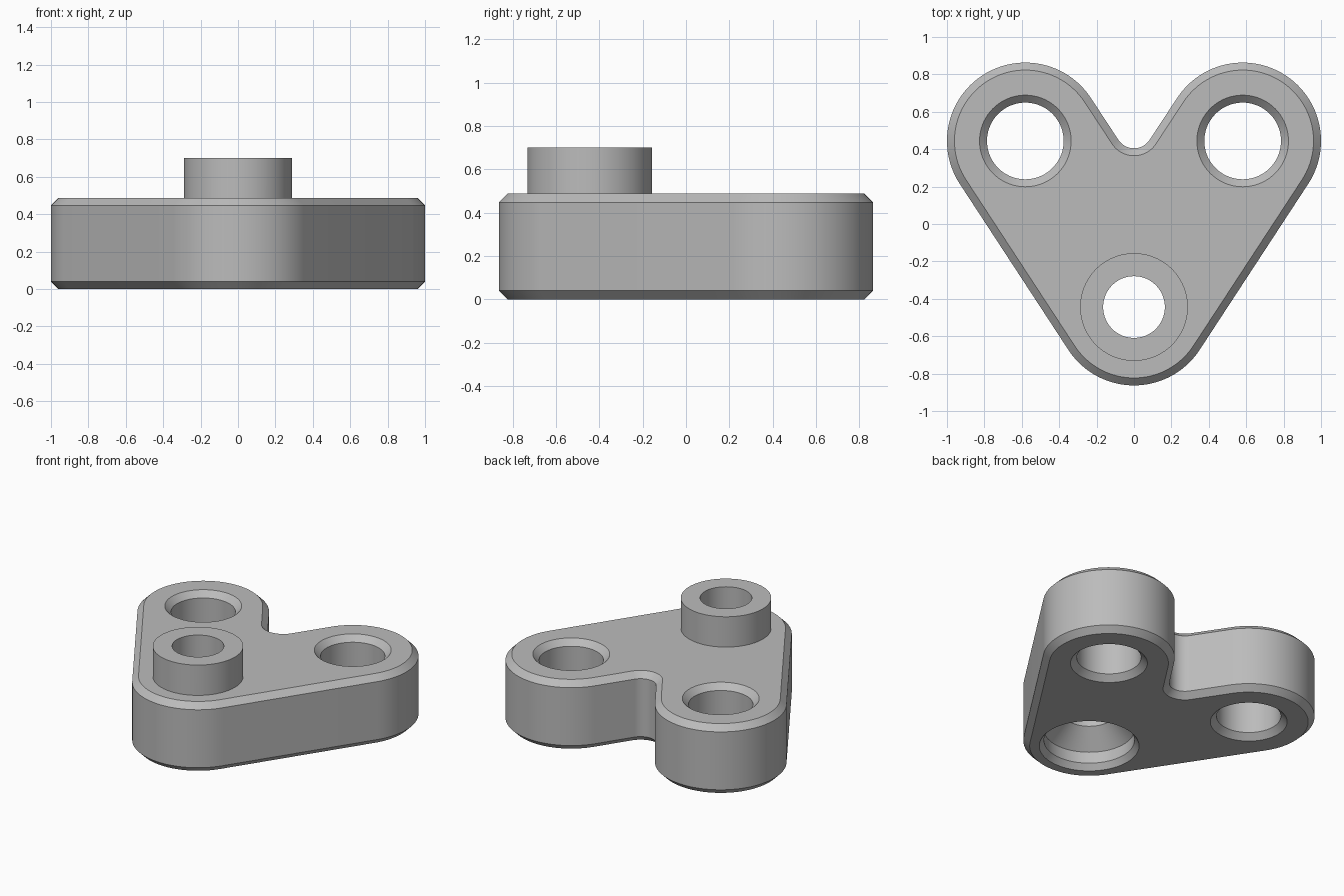
import bpy
import bmesh
from math import sin, cos, pi, atan2, radians
from mathutils import Vector

cube = bpy.data.objects.get("Cube")
if cube:
    bpy.data.objects.remove(cube)

# Main dimensions
LOBE_X, LOBE_Y = 0.581, 0.444
LOBE_R = 0.419
NOTCH_Y, NOTCH_R = 0.505, 0.1
BODY_H, BOSS_H = 0.487, 0.70
CHAMFER = 0.04
HOLE_R, BOSS_R, BORE_R = 0.205, 0.288, 0.165
EPS = 0.05

grey = bpy.data.materials.new("plain grey")
grey.use_nodes = True
colour = (0.5, 0.5, 0.5, 1)
grey.diffuse_color = colour
grey.node_tree.nodes["Principled BSDF"].inputs["Base Color"].default_value = colour


def loft(name, rings):
    """Closed solid through equally long rings of points, capped at both ends."""
    bm = bmesh.new()
    loops = [[bm.verts.new(p) for p in ring] for ring in rings]
    n = len(loops[0])
    for low, high in zip(loops, loops[1:]):
        for i in range(n):
            j = (i + 1) % n
            bm.faces.new((low[i], low[j], high[j], high[i]))
    bm.faces.new(loops[0][::-1])
    bm.faces.new(loops[-1])
    bmesh.ops.recalc_face_normals(bm, faces=bm.faces)
    mesh = bpy.data.meshes.new(name)
    bm.to_mesh(mesh)
    bm.free()
    mesh.materials.append(grey)
    obj = bpy.data.objects.new(name, mesh)
    bpy.context.collection.objects.link(obj)
    return obj


def turned(name, x, y, profile, sides=72):
    """Solid of revolution from (radius, height) pairs."""
    angles = [2 * pi * i / sides for i in range(sides)]
    return loft(name, [[(x + r * cos(a), y + r * sin(a), z) for a in angles]
                       for r, z in profile])


def arc(cx, cy, r, start, end, steps):
    return [Vector((cx + r * cos(a), cy + r * sin(a)))
            for a in (start + (end - start) * i / steps for i in range(steps + 1))]


def outline(inset, z):
    """V-shaped outline: three rounded lobes and a filleted notch."""
    tilt = atan2(2 * LOBE_Y, LOBE_X)
    side = tilt - pi / 2
    r = LOBE_R - inset
    half = arc(0, -LOBE_Y, r, -pi / 2, side, 20)
    half += arc(LOBE_X, LOBE_Y, r, side, side + pi, 48)
    half += arc(0, NOTCH_Y, NOTCH_R + inset, side, -pi / 2, 16)
    mirrored = [Vector((-p.x, p.y)) for p in half[-2:0:-1]]
    return [(p.x, p.y, z) for p in half + mirrored]


def combine(target, tool, operation):
    mod = target.modifiers.new(operation.lower(), "BOOLEAN")
    mod.operation = operation
    mod.solver = "EXACT"
    mod.object = tool
    bpy.context.view_layer.objects.active = target
    bpy.ops.object.modifier_apply(modifier=mod.name)
    bpy.data.objects.remove(tool)


# Chamfered plate
body = loft("bracket_body", [
    outline(CHAMFER, 0), outline(0, CHAMFER),
    outline(0, BODY_H - CHAMFER), outline(CHAMFER, BODY_H)])

# Raised boss on the front lobe
boss = turned("boss", 0, -LOBE_Y, [(BOSS_R, BODY_H - 0.1), (BOSS_R, BOSS_H)])
combine(body, boss, "UNION")

# Countersunk through holes in the two rear lobes
wide = HOLE_R + CHAMFER
for side in (-1, 1):
    hole = turned("hole_cutter", side * LOBE_X, LOBE_Y, [
        (wide, -EPS), (wide, 0), (HOLE_R, CHAMFER),
        (HOLE_R, BODY_H - CHAMFER), (wide, BODY_H), (wide, BODY_H + EPS)])
    combine(body, hole, "DIFFERENCE")

# Socket under the boss, tapering into the bore
socket_r = BOSS_R + 0.03
socket = turned("socket_cutter", 0, -LOBE_Y, [
    (socket_r, -EPS), (socket_r, 0), (BOSS_R, CHAMFER), (BOSS_R, 0.12),
    (BORE_R, 0.24), (BORE_R, BOSS_H + EPS)])
combine(body, socket, "DIFFERENCE")

# Smooth curves, crisp edges
bpy.ops.object.select_all(action="DESELECT")
body.select_set(True)
bpy.context.view_layer.objects.active = body
bpy.ops.object.shade_smooth_by_angle(angle=radians(30))
